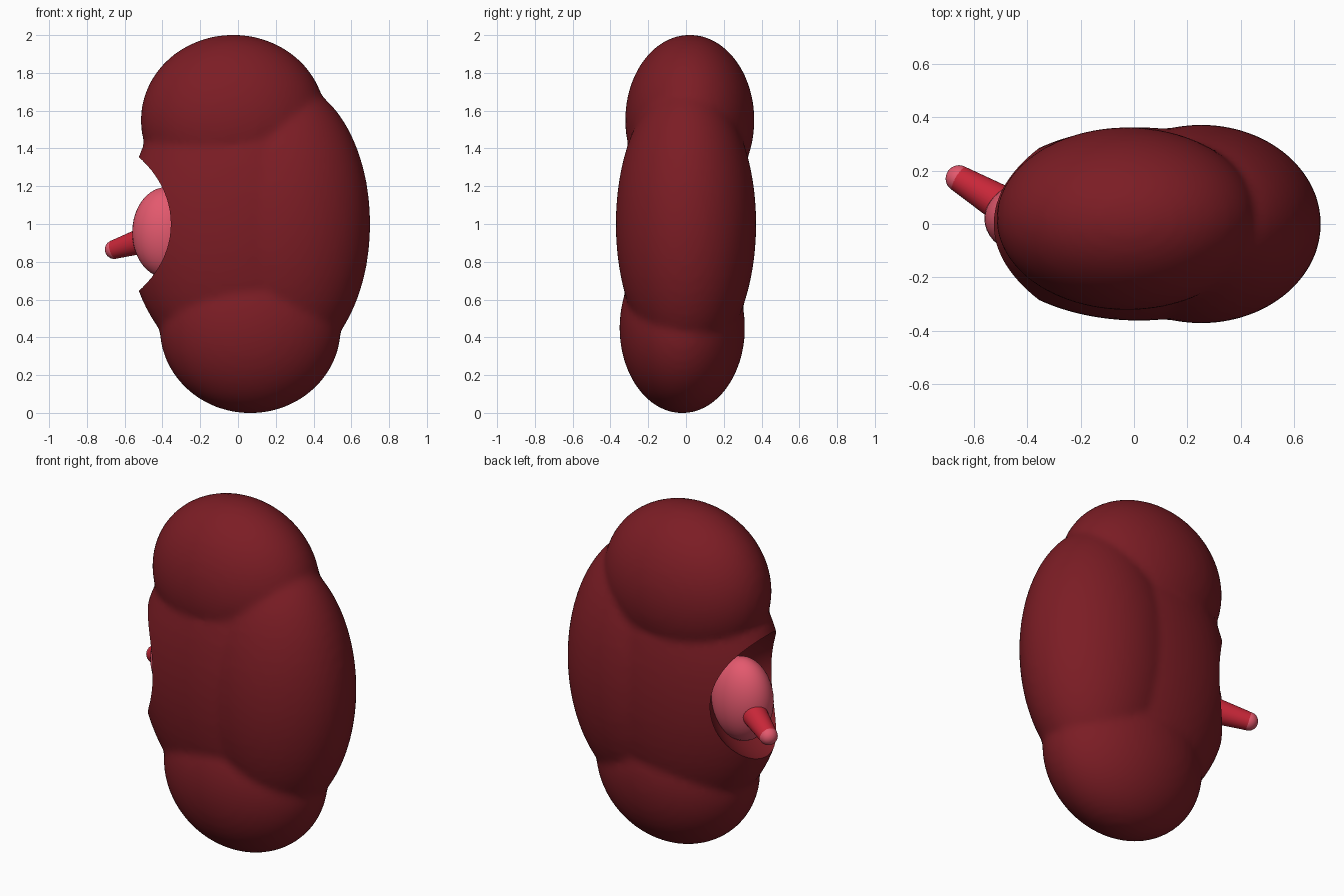
import bpy, math
from mathutils import Vector

if "Cube" in bpy.data.objects:
    bpy.data.objects.remove(bpy.data.objects["Cube"])


def material(name, color):
    m = bpy.data.materials.new(name)
    m.diffuse_color = (*color, 1)
    m.use_nodes = True
    m.node_tree.nodes["Principled BSDF"].inputs["Base Color"].default_value = m.diffuse_color
    return m


cortex = material("cortex_red", (0.20, 0.012, 0.018))
pink = material("pelvis_pink", (0.77, 0.10, 0.155))
red = material("ureter_red", (0.58, 0.02, 0.04))


def ellipsoid(name, center, radii, mat, segs=64):
    bpy.ops.mesh.primitive_uv_sphere_add(segments=segs, ring_count=segs // 2, location=center)
    ob = bpy.context.object
    ob.name = name
    ob.scale = radii
    bpy.ops.object.transform_apply(location=False, rotation=False, scale=True)
    ob.data.materials.append(mat)
    bpy.ops.object.shade_smooth()
    return ob


def select(obs, active):
    bpy.ops.object.select_all(action='DESELECT')
    for o in obs:
        o.select_set(True)
    bpy.context.view_layer.objects.active = active


# Kidney body: overlapping lobes fused into one skin
lobes = [ellipsoid("kidney_body", c, r, cortex) for c, r in (
    ((0.02, 0, 1.0), (0.61, 0.362, 0.80)),        # middle
    ((0.25, 0, 1.0), (0.45, 0.372, 0.75)),        # outer bulge
    ((-0.025, 0.02, 1.55), (0.49, 0.342, 0.452)),  # upper pole
    ((0.065, -0.02, 0.45), (0.48, 0.332, 0.452)),  # lower pole
)]
body = lobes[0]
select(lobes, body)
bpy.ops.object.join()
remesh = body.modifiers.new("fuse", 'REMESH')
remesh.mode = 'VOXEL'
remesh.voxel_size = 0.022
smooth = body.modifiers.new("soften", 'SMOOTH')
smooth.factor = 0.5
smooth.iterations = 4

# Hilum: hollow scooped from the inner side
cutter = ellipsoid("hilum_cutter", (-0.62, 0, 1.0), (0.40, 0.38, 0.365), cortex)
cut = body.modifiers.new("hilum", 'BOOLEAN')
cut.operation = 'DIFFERENCE'
cut.solver = 'EXACT'
cut.object = cutter
select([body], body)
bpy.ops.object.convert(target='MESH')
bpy.ops.object.shade_smooth_by_angle(angle=math.radians(40))
bpy.data.objects.remove(cutter)

# Renal pelvis filling the hollow
ellipsoid("renal_pelvis", (-0.38, 0.02, 0.955), (0.18, 0.14, 0.24), pink, 40)

# Ureter: tapered tube with a rounded pink end
start, end = Vector((-0.43, 0.035, 0.935)), Vector((-0.655, 0.17, 0.865))
bpy.ops.mesh.primitive_cone_add(vertices=32, radius1=0.078, radius2=0.05,
                                depth=(end - start).length, location=(start + end) / 2)
ureter = bpy.context.object
ureter.name = "ureter"
ureter.rotation_euler = (end - start).to_track_quat('Z', 'Y').to_euler()
ureter.data.materials.append(red)
bpy.ops.object.shade_smooth_by_angle(angle=math.radians(40))
ellipsoid("ureter_tip", end, (0.05, 0.05, 0.05), pink, 32)
